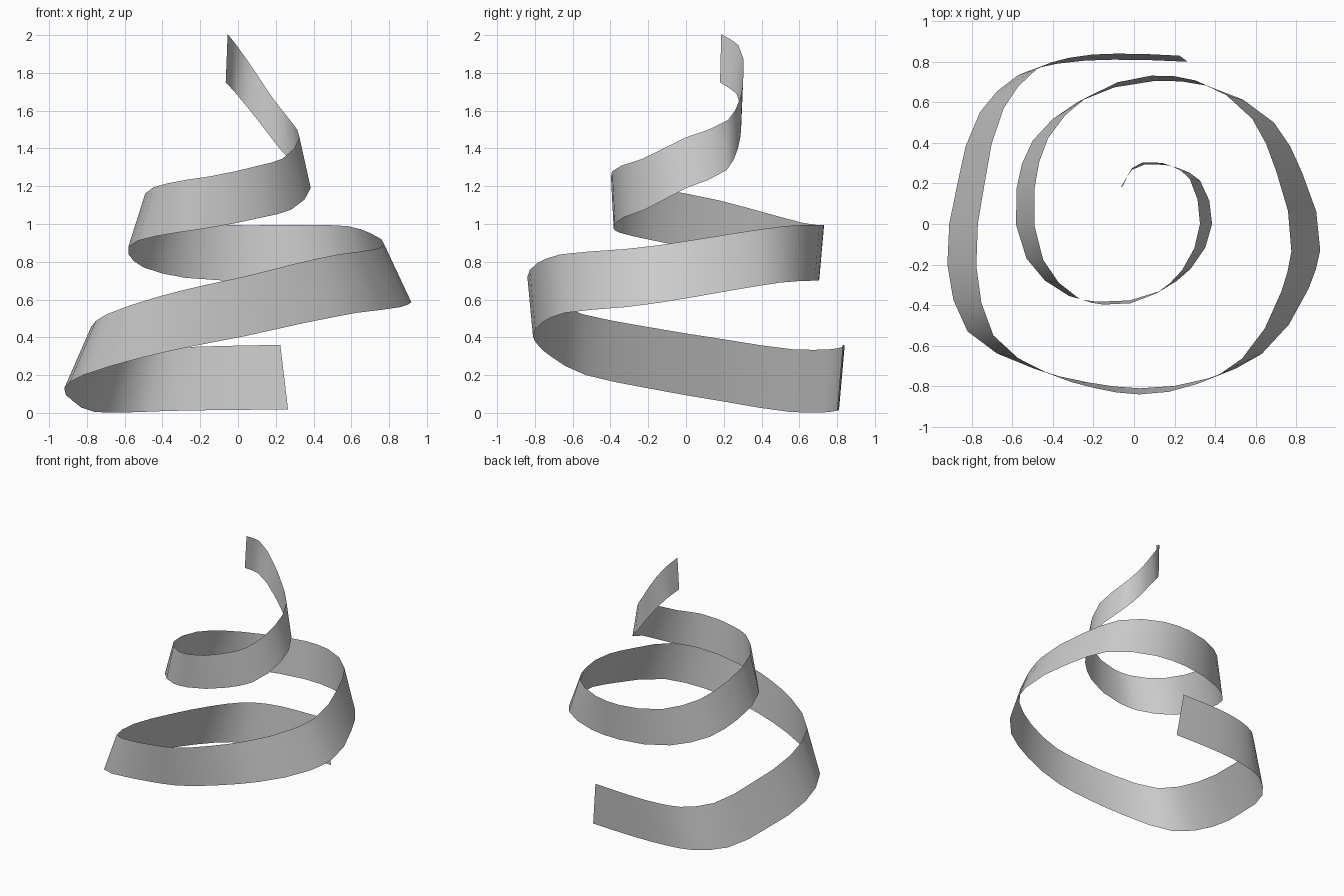
import bpy, bmesh
from mathutils import Vector

if "Cube" in bpy.data.objects:
    bpy.data.objects.remove(bpy.data.objects["Cube"])

# Lower edge of the ribbon, from the base up to the tip
LOWER = [
    (.265, .80, .018), (-.10, .81, .015), (-.38, .79, .010), (-.57, .735, .003),
    (-.76, .55, .005), (-.87, .20, .06), (-.92, -.20, .13), (-.82, -.53, .20),
    (-.50, -.71, .295), (-.23, -.78, .355), (.03, -.81, .405), (.37, -.76, .48),
    (.63, -.64, .53), (.86, -.32, .56), (.918, -.13, .585), (.83, .25, .65),
    (.69, .50, .69), (.36, .682, .70), (.10, .705, .70), (-.28, .60, .715),
    (-.50, .41, .77), (-.58, .17, .84), (-.53, -.17, .912), (-.32, -.355, .955),
    (-.18, -.383, .975), (.13, -.33, 1.035), (.28, -.22, 1.075), (.385, 0, 1.19),
    (.325, .215, 1.285), (.22, .275, 1.40), (.12, .293, 1.53), (-.01, .267, 1.69),
    (-.065, .18, 1.75)]
STEPS = 2


def catmull(points, steps):
    p = [Vector(q) for q in points]
    p = [2 * p[0] - p[1]] + p + [2 * p[-1] - p[-2]]
    out = []
    for i in range(1, len(p) - 2):
        a, b, c, d = p[i - 1:i + 3]
        # Chord-scaled tangents keep uneven spacing smooth
        ab, bc, cd = ((b - a).length, (c - b).length, (d - c).length)
        m0 = ((b - a) / ab * bc + (c - b) / bc * ab) / (ab + bc) * bc
        m1 = ((c - b) / bc * cd + (d - c) / cd * bc) / (bc + cd) * bc
        for k in range(steps):
            t = k / steps
            out.append(b * (2*t**3 - 3*t*t + 1) + m0 * (t**3 - 2*t*t + t)
                       + c * (3*t*t - 2*t**3) + m1 * (t**3 - t*t))
    return out + [p[-2]]


# Single-surface ribbon: the upper edge is pulled in across x, slightly out in y
path = catmull(LOWER, STEPS)
bm = bmesh.new()
previous = None
for i, p in enumerate(path):
    height = .342 - .087 * i / (len(path) - 1)
    low = bm.verts.new((p.x, p.y, max(p.z, 0)))
    high = bm.verts.new((p.x * .845, p.y * 1.037, p.z + height))
    if previous:
        bm.faces.new((low, previous[0], previous[1], high))
    previous = (low, high)
mesh = bpy.data.meshes.new("spiral_ribbon")
bm.to_mesh(mesh)
bm.free()
mesh.shade_smooth()
ribbon = bpy.data.objects.new("spiral_ribbon", mesh)
bpy.context.collection.objects.link(ribbon)
